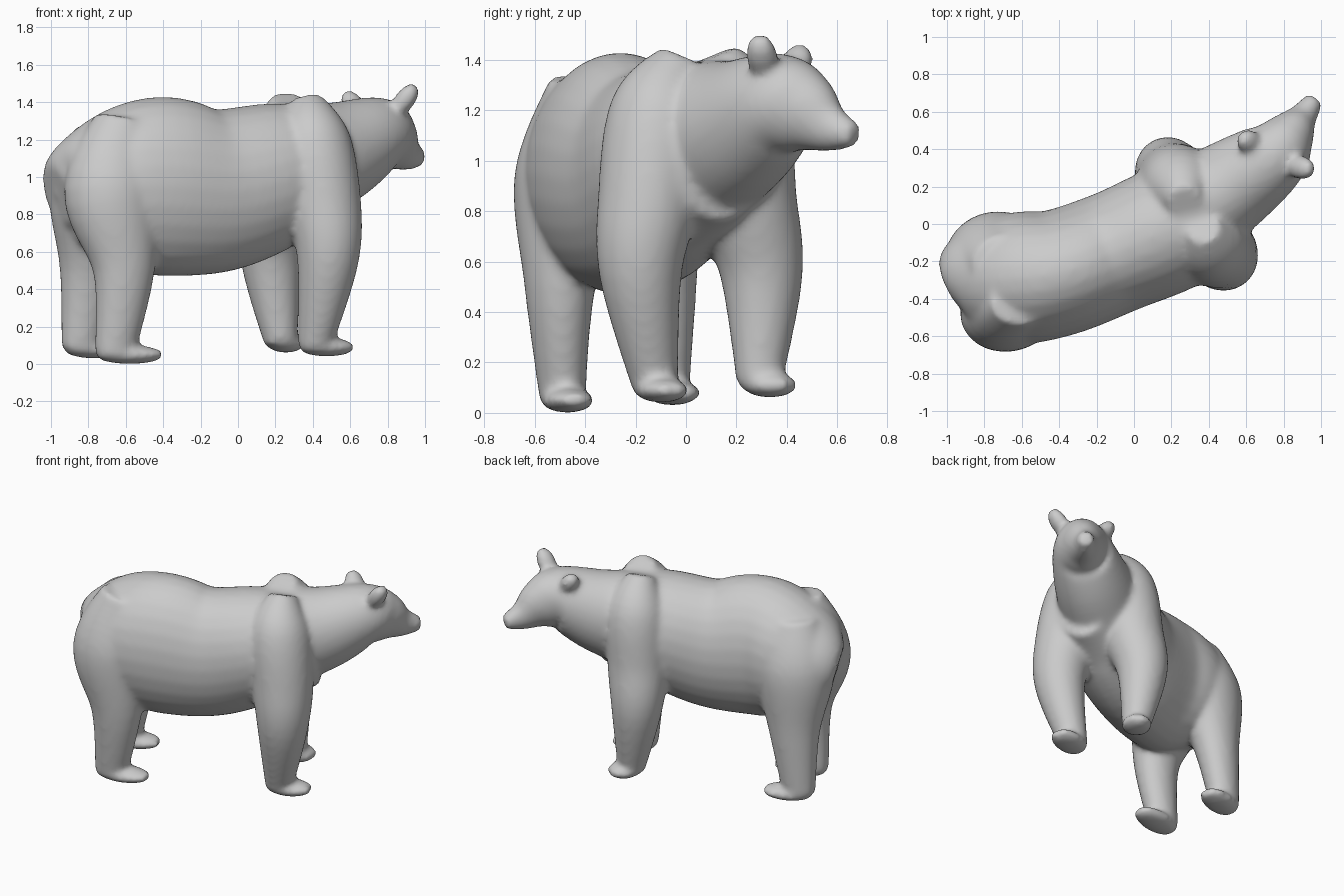
import bpy
import bmesh
from math import sin, cos, pi
from mathutils import Vector

if "Cube" in bpy.data.objects:
    bpy.data.objects.remove(bpy.data.objects["Cube"], do_unlink=True)

SIDES = 28
STEPS = 6
UP = Vector((0, 0, 1))


def make_material(name, grey):
    material = bpy.data.materials.new(name)
    material.use_nodes = True
    colour = (grey, grey, grey, 1)
    material.diffuse_color = colour
    shader = material.node_tree.nodes["Principled BSDF"]
    shader.inputs["Base Color"].default_value = colour
    return material


def blend(before, start, end, after, t):
    """Smooth curve from start to end, steered by the neighbouring sections."""
    result = []
    for p, q, r, s in zip(before, start, end, after):
        leave, arrive = (r - p) / 2, (s - q) / 2
        bend = (leave * (1 - t) - arrive * t) * t * (1 - t)
        result.append(q + (r - q) * t * t * (3 - 2 * t) + bend)
    return result


def refine(sections):
    """Fill in extra sections between the given ones."""
    last = len(sections) - 1
    dense = []
    for i in range(last):
        before = sections[max(i - 1, 0)]
        after = sections[min(i + 2, last)]
        for step in range(STEPS):
            dense.append(blend(before, sections[i], sections[i + 1], after, step / STEPS))
    dense.append(sections[-1])
    return dense


def loft(bm, sections, across=None):
    """Skin oval sections (x, y, z, half width, half depth) into a closed form."""
    dense = refine(sections)
    centres = [Vector(section[:3]) for section in dense]
    rings = []
    for i, section in enumerate(dense):
        half_width, half_depth = section[3:]
        following = centres[min(i + 1, len(centres) - 1)]
        along = (following - centres[max(i - 1, 0)]).normalized()
        if across is None:
            side = along.cross(UP).normalized()
        else:
            side = (across - along * across.dot(along)).normalized()
        depth = side.cross(along)
        ring = []
        for k in range(SIDES):
            angle = 2 * pi * k / SIDES
            offset = side * half_width * cos(angle) + depth * half_depth * sin(angle)
            ring.append(bm.verts.new(centres[i] + offset))
        rings.append(ring)
    faces = [bm.faces.new(rings[0]), bm.faces.new(rings[-1])]
    for lower, upper in zip(rings, rings[1:]):
        for k in range(SIDES):
            n = (k + 1) % SIDES
            faces.append(bm.faces.new((lower[k], lower[n], upper[n], upper[k])))
    bmesh.ops.recalc_face_normals(bm, faces=faces)


def pod(bm, start, end, half_width, half_depth):
    """Rounded, elongated form used for paws, ears and tail."""
    sections = []
    for step in range(STEPS + 1):
        t = step / STEPS
        swell = sin(pi * (0.08 + 0.84 * t)) ** 0.5
        sections.append((*start.lerp(end, t), half_width * swell, half_depth * swell))
    loft(bm, sections)


def leg(bm, joints, widths, depth_ratio, toe):
    """Leg from its top joint down to the ankle, with a paw towards the toe."""
    ankle = Vector(joints[-1])
    forward = Vector((*toe, ankle.z)) - ankle
    sections = [(*joint, width, width * depth_ratio) for joint, width in zip(joints, widths)]
    loft(bm, sections, across=forward.cross(UP).normalized())
    heel = ankle - forward * 0.35
    pod(bm, heel, ankle + forward, half_width=0.1, half_depth=0.05)


bm = bmesh.new()

# Torso, from rump to chest
loft(bm, [
    (-0.96, -0.34, 0.9, 0.14, 0.16),
    (-0.88, -0.31, 0.92, 0.27, 0.29),
    (-0.63, -0.29, 0.95, 0.35, 0.43),
    (-0.4, -0.26, 0.95, 0.34, 0.48),
    (-0.1, -0.15, 0.93, 0.33, 0.44),
    (0.25, 0, 1.02, 0.33, 0.38),
    (0.54, 0.14, 1.04, 0.2, 0.28),
])

# Neck, head and muzzle
loft(bm, [
    (0.3, 0.06, 1.06, 0.28, 0.34),
    (0.53, 0.21, 1.13, 0.25, 0.28),
    (0.74, 0.36, 1.22, 0.2, 0.21),
    (0.83, 0.47, 1.19, 0.14, 0.17),
    (0.9, 0.57, 1.13, 0.08, 0.1),
    (0.97, 0.67, 1.1, 0.05, 0.05),
])

# Ears and stubby tail
right_ear = Vector((0.84, 0.31, 1.34)), Vector((0.95, 0.29, 1.49))
left_ear = Vector((0.66, 0.42, 1.33)), Vector((0.57, 0.46, 1.45))
for base, tip in (right_ear, left_ear):
    pod(bm, base, tip, half_width=0.065, half_depth=0.055)
pod(bm, Vector((-0.9, -0.3, 1.1)), Vector((-0.97, -0.31, 0.9)), half_width=0.05, half_depth=0.03)

# Front legs, right then left
front_widths = (0.09, 0.2, 0.2, 0.165, 0.09)
right_front = [(0.37, -0.02, 1.41), (0.4, -0.1, 1.2), (0.46, -0.15, 0.85),
               (0.48, -0.18, 0.55), (0.41, -0.12, 0.09)]
left_front = [(0.27, 0.12, 1.42), (0.25, 0.2, 1.2), (0.21, 0.24, 0.85),
              (0.18, 0.3, 0.55), (0.23, 0.29, 0.11)]
leg(bm, right_front, front_widths, depth_ratio=1, toe=(0.61, -0.05))
leg(bm, left_front, front_widths, depth_ratio=1, toe=(0.31, 0.42))

# Hind legs, right then left
hind_widths = (0.14, 0.22, 0.14, 0.09)
right_hind = [(-0.6, -0.4, 1.3), (-0.67, -0.46, 0.92), (-0.61, -0.5, 0.5), (-0.66, -0.49, 0.05)]
left_hind = [(-0.7, -0.2, 1.25), (-0.75, -0.16, 0.92), (-0.79, -0.1, 0.5), (-0.84, -0.08, 0.08)]
leg(bm, right_hind, hind_widths, depth_ratio=1.2, toe=(-0.41, -0.43))
leg(bm, left_hind, hind_widths, depth_ratio=1.2, toe=(-0.62, 0))

# Fuse all parts into one smooth skin
mesh = bpy.data.meshes.new("bear_body")
bm.to_mesh(mesh)
bm.free()
mesh.materials.append(make_material("grey fur", 0.6))
body = bpy.data.objects.new("bear_body", mesh)
bpy.context.collection.objects.link(body)
fuse = body.modifiers.new("fuse", "REMESH")
fuse.mode = "VOXEL"
fuse.voxel_size = 0.018
fuse.use_smooth_shade = True
soften = body.modifiers.new("soften", "SMOOTH")
soften.factor = 0.5
soften.iterations = 12
